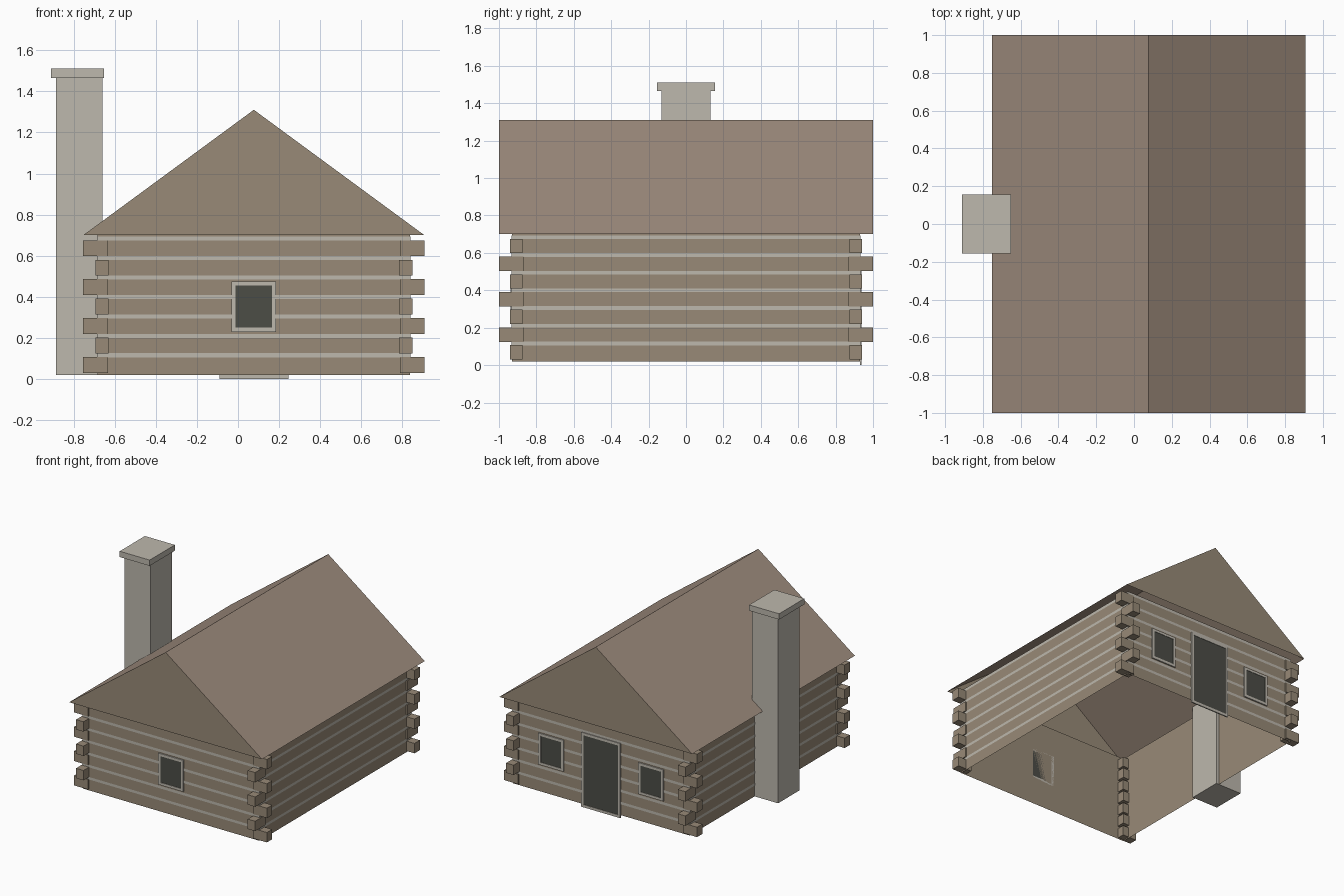
import bpy
import bmesh

cube = bpy.data.objects.get("Cube")
if cube:
    bpy.data.objects.remove(cube, do_unlink=True)


def material(name, rgb):
    """Flat colour given as sRGB 0-255, stored as linear."""
    lin = [((c / 255 + 0.055) / 1.055) ** 2.4 for c in rgb] + [1]
    m = bpy.data.materials.new(name)
    m.use_nodes = True
    m.diffuse_color = lin
    bsdf = m.node_tree.nodes["Principled BSDF"]
    bsdf.inputs["Base Color"].default_value = lin
    bsdf.inputs["Roughness"].default_value = 0.9
    return m


LOG = material("log brown", (152, 138, 119))
ROOF = material("roof brown", (158, 140, 125))
STONE = material("stone grey", (189, 184, 173))
GLASS = material("dark glass", (76, 77, 70))


def finish(name, bm, *mats):
    mesh = bpy.data.meshes.new(name)
    bm.to_mesh(mesh)
    bm.free()
    for m in mats:
        mesh.materials.append(m)
    obj = bpy.data.objects.new(name, mesh)
    bpy.context.collection.objects.link(obj)
    return obj


def add_box(bm, x, y, z, capped=True):
    """Box between (low, high) pairs; uncapped boxes keep only their four sides."""
    verts = bmesh.ops.create_cube(bm, size=1)["verts"]
    for v in verts:
        v.co = [lo if c < 0 else hi for c, (lo, hi) in zip(v.co, (x, y, z))]
    if not capped:
        bm.normal_update()
        caps = [f for f in {f for v in verts for f in v.link_faces} if abs(f.normal.z) > 0.5]
        bmesh.ops.delete(bm, geom=caps, context="FACES_ONLY")


def span(mid, half):
    return (mid - half, mid + half)


CX = 0.077             # centre line of the house
WX, WY = 0.76, 0.93    # half sizes of the walls
EAVE, RIDGE = 0.70, 1.31
ROWS, PITCH, LOG_Z, LOG_H = 7, 0.0947, 0.03, 0.077

# Walls: open shell, brown inside and out
bm = bmesh.new()
add_box(bm, span(CX, WX), span(0, WY), (0.02, EAVE), capped=False)
finish("log_walls", bm, LOG)

# Mortar bands between the log rows
bm = bmesh.new()
for row in range(ROWS):
    mid = LOG_Z + row * PITCH + 0.0857
    add_box(bm, span(CX, WX + 0.003), span(0, WY + 0.003), span(mid, 0.01), capped=False)
finish("mortar_bands", bm, STONE)

# Interlocking log ends at the corners, alternating direction by row
bm = bmesh.new()
for row in range(ROWS):
    z = (LOG_Z + row * PITCH, LOG_Z + row * PITCH + LOG_H)
    for sx in (-1, 1):
        for sy in (-1, 1):
            if row % 2 == 0:
                hx, hy = (0.71, 0.83), (0.875, 0.94)
            else:
                hx, hy = (0.707, 0.771), (0.87, 1.0)
            x = sorted(CX + sx * h for h in hx)
            y = sorted(sy * h for h in hy)
            add_box(bm, x, y, z)
finish("log_ends", bm, LOG)

# Gable roof: hollow, open below; gables in log colour
bm = bmesh.new()
profile = ((CX - 0.83, EAVE), (CX, RIDGE), (CX + 0.83, EAVE))
front = [bm.verts.new((x, -1, z)) for x, z in profile]
back = [bm.verts.new((x, 1, z)) for x, z in profile]
for i in (0, 1):
    bm.faces.new((front[i], front[i + 1], back[i + 1], back[i]))
for end in (front[::-1], back):
    bm.faces.new(end).material_index = 1
bm.normal_update()
for f in bm.faces:
    outward = f.calc_center_median()
    outward.x -= CX
    outward.z -= EAVE
    if f.normal.dot(outward) < 0:
        f.normal_flip()
finish("gable_roof", bm, ROOF, LOG)

# Chimney with cap
bm = bmesh.new()
add_box(bm, (-0.885, -0.66), (-0.132, 0.132), (0.02, 1.465))
add_box(bm, (-0.91, -0.652), (-0.155, 0.155), (1.465, 1.51))
finish("chimney", bm, STONE)


# Framed openings on the gable walls
def opening(name, mid, half, z, side, border=0.02):
    def depth(d):
        return sorted((side * WY, side * (WY + d)))
    x0, x1 = span(mid, half)
    z0, z1 = z
    bm = bmesh.new()
    for bx in ((x0, x0 + border), (x1 - border, x1)):
        add_box(bm, bx, depth(0.009), z)
    for bz in ((z0, z0 + border), (z1 - border, z1)):
        add_box(bm, (x0 + border, x1 - border), depth(0.009), bz)
    finish(name + "_frame", bm, STONE)
    bm = bmesh.new()
    add_box(bm, (x0 + border, x1 - border), depth(0.006), (z0 + border, z1 - border))
    finish(name + "_panel", bm, GLASS)


WINDOW_Z = (0.23, 0.475)
opening("front_window", CX, 0.108, WINDOW_Z, -1)
opening("back_left_window", CX + 0.43, 0.108, WINDOW_Z, 1)
opening("back_right_window", CX - 0.43, 0.108, WINDOW_Z, 1)
opening("back_door", CX, 0.168, (0.0, 0.58), 1)
